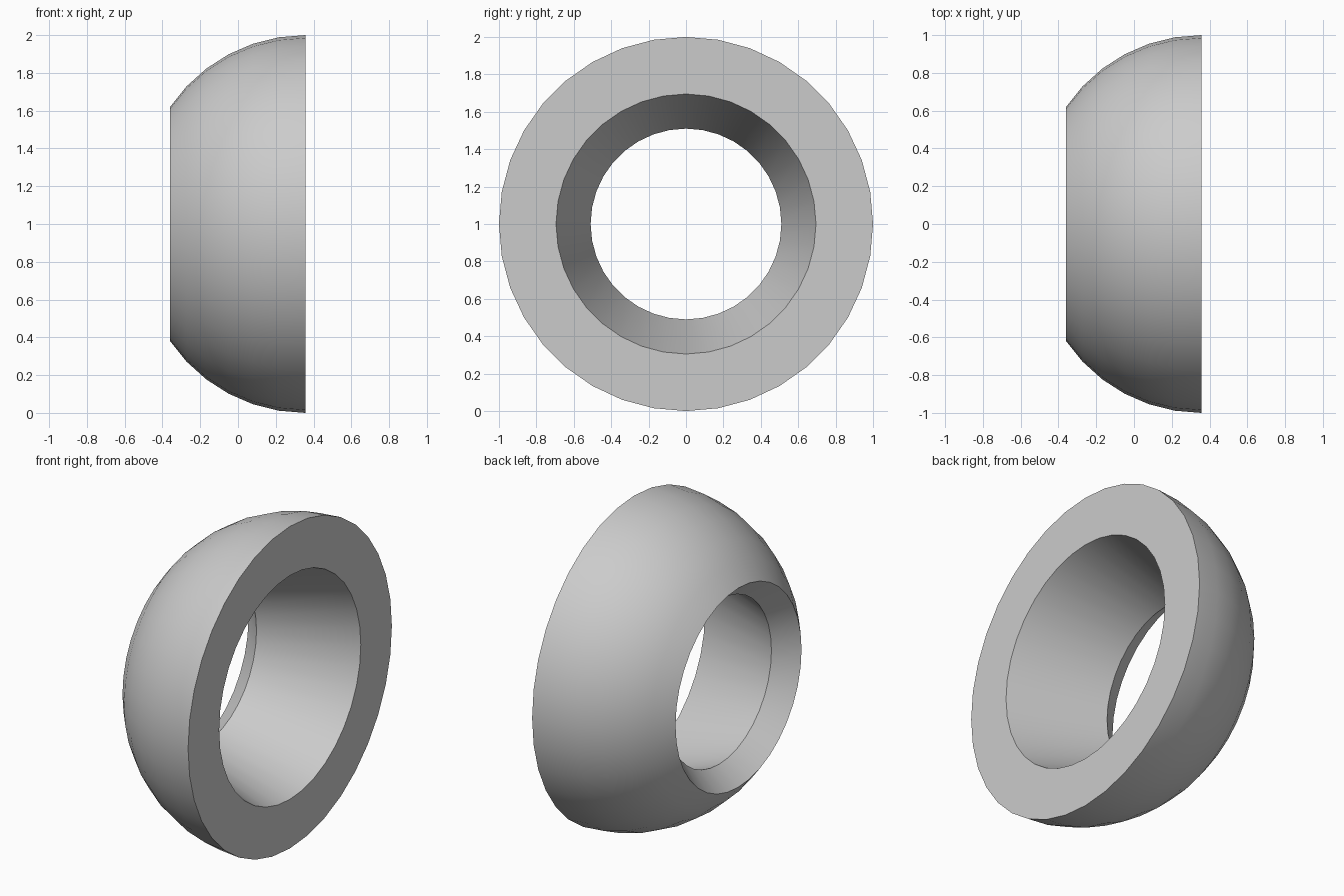
import bpy, bmesh, math
from mathutils import Matrix, Vector

cube = bpy.data.objects.get("Cube")
if cube:
    bpy.data.objects.remove(cube, do_unlink=True)

SIDES = 36
ARC_STEPS = 6

# Plain grey material
grey = bpy.data.materials.new("plain_grey")
grey.use_nodes = True
colour = (0.6, 0.6, 0.6, 1)
grey.diffuse_color = colour
grey.node_tree.nodes["Principled BSDF"].inputs["Base Color"].default_value = colour

# Profile as (x, radius): domed outside, then flared mouth and tapered bore
centre_x, centre_r, arc_r = 0.357, 0.134, 0.866
sweep = math.radians(56)
profile = []
for i in range(ARC_STEPS + 1):
    a = sweep * i / ARC_STEPS
    profile.append((centre_x - arc_r * math.sin(a), centre_r + arc_r * math.cos(a)))
profile += [(-0.23, 0.51), (centre_x, 0.695)]

# Revolve the closed profile around the x axis
bm = bmesh.new()
rings = []
for s in range(SIDES):
    turn = Matrix.Rotation(math.tau * s / SIDES, 3, 'X')
    rings.append([bm.verts.new(turn @ Vector((x, 0, r)) + Vector((0, 0, 1)))
                  for x, r in profile])
n = len(profile)
for s in range(SIDES):
    a, b = rings[s], rings[(s + 1) % SIDES]
    for i in range(n):
        j = (i + 1) % n
        bm.faces.new((a[i], a[j], b[j], b[i]))
bmesh.ops.recalc_face_normals(bm, faces=bm.faces)

mesh = bpy.data.meshes.new("domed_ring")
bm.to_mesh(mesh)
bm.free()
mesh.materials.append(grey)
ring = bpy.data.objects.new("domed_ring", mesh)
bpy.context.collection.objects.link(ring)

# Smooth curved walls, keeping the rims sharp
bpy.ops.object.select_all(action='DESELECT')
ring.select_set(True)
bpy.context.view_layer.objects.active = ring
bpy.ops.object.shade_smooth_by_angle(angle=math.radians(30))
